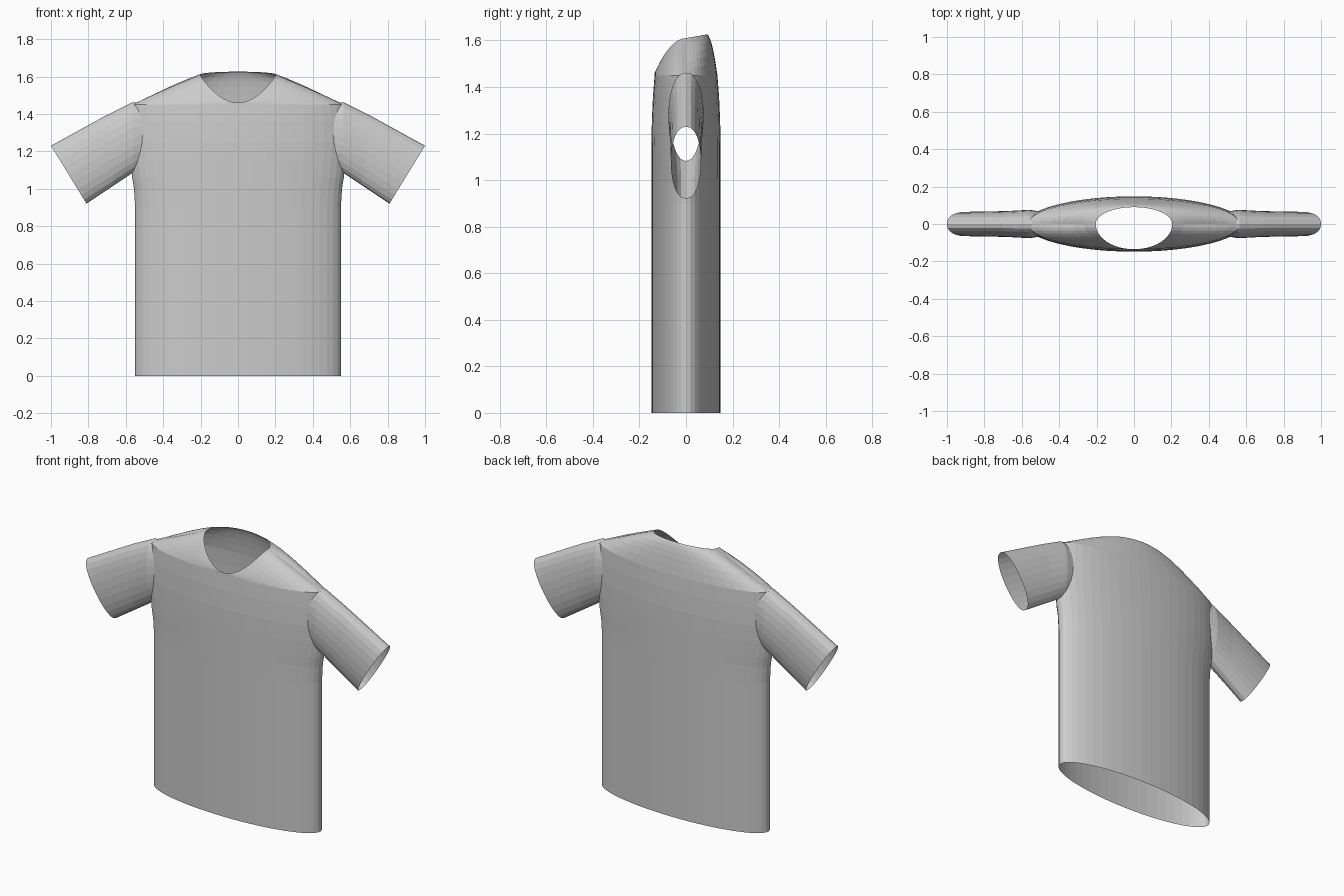
import bpy, bmesh
from math import cos, sin, pi, copysign

if "Cube" in bpy.data.objects:
    bpy.data.objects.remove(bpy.data.objects["Cube"])


def make_material(name, color):
    mat = bpy.data.materials.new(name)
    mat.use_nodes = True
    mat.diffuse_color = color
    mat.node_tree.nodes["Principled BSDF"].inputs["Base Color"].default_value = color
    return mat


cloth = make_material("grey cloth", (0.6, 0.6, 0.6, 1))
CAP = 1  # slot of the temporary end caps


def loft(name, rings):
    """Closed skin over a stack of rings; both end caps get the CAP slot."""
    bm = bmesh.new()
    loops = [[bm.verts.new(p) for p in ring] for ring in rings]
    for low, high in zip(loops, loops[1:]):
        for i in range(len(low)):
            j = (i + 1) % len(low)
            bm.faces.new((low[i], low[j], high[j], high[i]))
    for loop in (loops[0], loops[-1]):
        middle = bm.verts.new(sum((v.co for v in loop[1:]), loop[0].co.copy()) / len(loop))
        for i in range(len(loop)):
            face = bm.faces.new((loop[i], loop[(i + 1) % len(loop)], middle))
            face.material_index = CAP
    bmesh.ops.recalc_face_normals(bm, faces=bm.faces)
    mesh = bpy.data.meshes.new(name)
    bm.to_mesh(mesh)
    bm.free()
    mesh.materials.append(cloth)
    mesh.materials.append(cloth)
    obj = bpy.data.objects.new(name, mesh)
    bpy.context.collection.objects.link(obj)
    return obj


def angles(count):
    return [2 * pi * i / count for i in range(count)]


# Torso: oval rings (height, half width, half depth), then a yoke up to the neckline
BODY = [(0, .55, .148), (.9, .55, .148), (1.0, .556, .148), (1.06, .566, .148),
        (1.15, .575, .148), (1.25, .58, .147), (1.36, .577, .142), (1.45, .568, .135)]
SEGMENTS = 48


def neck_point(t):
    s = sin(t)
    if s > 0:
        return .205 * cos(t), .09 * s, 1.61 + .016 * s
    return .205 * cos(t), .135 * s, 1.61 - .15 * s * s


def yoke_point(t, u):
    z0, w, d = BODY[-1]
    nx, ny, nz = neck_point(t)
    rise = u + .9 * u * (1 - u) * abs(sin(t))
    return (w * cos(t) * (1 - u) + nx * u, d * sin(t) * (1 - u) + ny * u,
            z0 + (nz - z0) * rise)


rings = [[(w * cos(t), d * sin(t), z) for t in angles(SEGMENTS)] for z, w, d in BODY]
rings += [[yoke_point(t, k / 6) for t in angles(SEGMENTS)] for k in range(1, 7)]
shirt = loft("shirt", rings)

# Sleeves: flattened tubes (top x, top z, bottom x, bottom z, half depth)
SLEEVE = [(.42, 1.45, .42, 1.17, .055), (.565, 1.462, .555, 1.09, .076),
          (.70, 1.395, .66, 1.02, .069), (1.0, 1.23, .81, .92, .065)]


def sleeve_ring(side, tx, tz, bx, bz, depth):
    ring = []
    for t in angles(24):
        k = (1 + cos(t)) / 2
        y = depth * copysign(abs(sin(t)) ** .85, sin(t))
        ring.append((side * (bx + (tx - bx) * k), y, bz + (tz - bz) * k))
    return ring


sleeves = [loft(name, [sleeve_ring(side, *row) for row in SLEEVE])
           for name, side in (("left_sleeve", 1), ("right_sleeve", -1))]

# Join the sleeves to the torso
for sleeve in sleeves:
    join = shirt.modifiers.new("join " + sleeve.name, "BOOLEAN")
    join.operation = "UNION"
    join.solver = "EXACT"
    join.object = sleeve
bpy.context.view_layer.update()
joined = bpy.data.meshes.new_from_object(
    shirt.evaluated_get(bpy.context.evaluated_depsgraph_get()))
shirt.modifiers.clear()
shirt.data = joined
for sleeve in sleeves:
    bpy.data.objects.remove(sleeve)

# Open the hem, the cuffs and the neck
bm = bmesh.new()
bm.from_mesh(joined)
caps = [f for f in bm.faces if f.material_index == CAP]
bmesh.ops.delete(bm, geom=caps, context="FACES")
bm.to_mesh(joined)
bm.free()
joined.materials.clear()
joined.materials.append(cloth)
